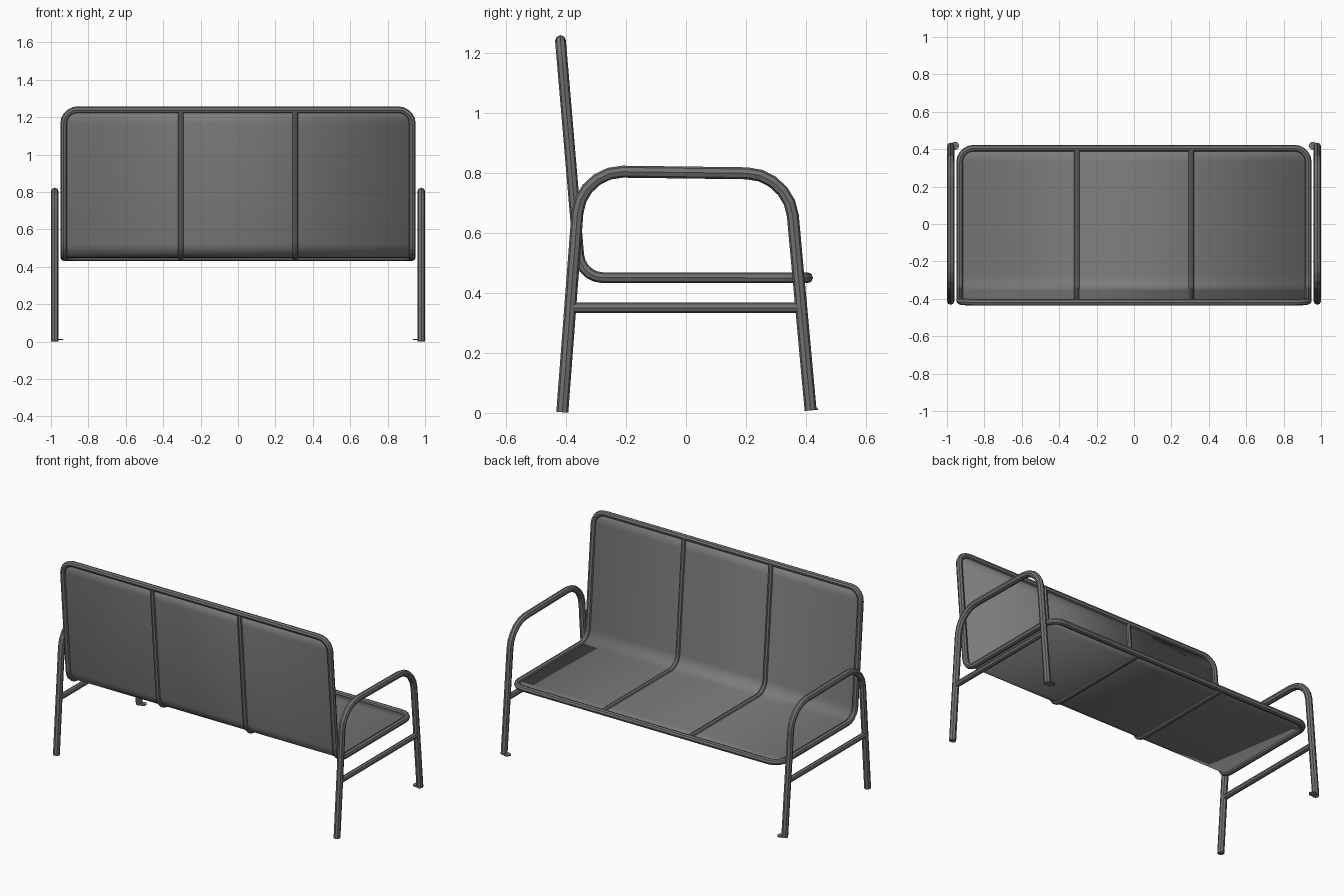
import bpy
import bmesh
from mathutils import Vector

cube = bpy.data.objects.get("Cube")
if cube:
    bpy.data.objects.remove(cube, do_unlink=True)


def make_material(name, value):
    mat = bpy.data.materials.new(name)
    mat.use_nodes = True
    color = (value, value, value, 1)
    mat.diffuse_color = color
    mat.node_tree.nodes["Principled BSDF"].inputs["Base Color"].default_value = color
    return mat


tube_grey = make_material("tube grey", 0.17)
panel_grey = make_material("panel grey", 0.20)


def rounded(points, cuts, steps=5):
    """Round the inner corners of an open path; cuts are tangent lengths."""
    pts = [Vector(p) for p in points]
    path = [pts[0]]
    for before, corner, after, cut in zip(pts, pts[1:], pts[2:], cuts):
        a = corner + (before - corner).normalized() * cut
        d = corner + (after - corner).normalized() * cut
        b, c = a.lerp(corner, 0.55), d.lerp(corner, 0.55)
        for i in range(steps + 1):
            t = i / steps
            u = 1 - t
            path.append(a * u**3 + b * 3 * u * u * t + c * 3 * u * t * t + d * t**3)
    return path + [pts[-1]]


def tube(name, path, radius, closed=False):
    """Eight-sided tube swept along a path, turned into a mesh."""
    curve = bpy.data.curves.new(name, "CURVE")
    curve.dimensions = "3D"
    curve.bevel_depth = radius
    curve.bevel_resolution = 2
    curve.use_fill_caps = True
    spline = curve.splines.new("POLY")
    spline.points.add(len(path) - 1)
    for point, co in zip(spline.points, path):
        point.co = (*co, 1)
    spline.use_cyclic_u = closed
    spline.use_smooth = False
    obj = bpy.data.objects.new(name, curve)
    bpy.context.collection.objects.link(obj)
    bpy.ops.object.select_all(action="DESELECT")
    obj.select_set(True)
    bpy.context.view_layer.objects.active = obj
    bpy.ops.object.convert(target="MESH")
    obj = bpy.context.object
    obj.name = name
    obj.data.materials.clear()
    obj.data.materials.append(tube_grey)
    return obj


def mirrored(path):
    return [Vector((-p.x, p.y, p.z)) for p in path]


# Seat and back outline: front edge, seat bend, top edge
FRONT, BEND, TOP = (0.405, 0.45), (-0.351, 0.45), (-0.418, 1.24)
W = 0.932
half = rounded([(0, *FRONT), (W, *FRONT), (W, *BEND), (W, *TOP), (0, *TOP)],
               [0.075, 0.075, 0.075])
tube("seat_back_frame", half[1:-1] + mirrored(half[1:-1])[::-1], 0.018, closed=True)

# Upright and seat dividers
for side, x in (("right", -0.305), ("left", 0.305)):
    path = rounded([(x, *FRONT), (x, *BEND), (x, *TOP)], [0.075])
    tube("divider_" + side, path, 0.016)

# One bent panel filling the frame
bm = bmesh.new()
rows = [(bm.verts.new(p), bm.verts.new(q))
        for p, q in zip(half[1:-1], mirrored(half[1:-1]))]
for (a, b), (c, d) in zip(rows, rows[1:]):
    bm.faces.new((a, c, d, b))
bmesh.ops.recalc_face_normals(bm, faces=bm.faces)
mesh = bpy.data.meshes.new("seat_back_panel")
bm.to_mesh(mesh)
bm.free()
mesh.materials.append(panel_grey)
panel = bpy.data.objects.new("seat_back_panel", mesh)
bpy.context.collection.objects.link(panel)
solid = panel.modifiers.new("thickness", "SOLIDIFY")
solid.thickness = 0.006
solid.offset = 0
bpy.ops.object.select_all(action="DESELECT")
panel.select_set(True)
bpy.context.view_layer.objects.active = panel
bpy.ops.object.shade_smooth_by_angle()

# Side frames with arm, legs, brace and foot tab
for side, s in (("right", -1), ("left", 1)):
    x = 0.98 * s
    arch = rounded([(x, -0.412, 0.002), (x, -0.351, 0.805),
                    (x, 0.343, 0.796), (x, 0.415, 0.008)], [0.14, 0.14])
    tube("arm_and_legs_" + side, arch, 0.02)
    tube("brace_" + side, [(x, -0.38, 0.35), (x, 0.38, 0.35)], 0.017)
    bpy.ops.mesh.primitive_cylinder_add(
        vertices=12, radius=0.022, depth=0.006, location=(0.957 * s, 0.418, 0.012))
    foot = bpy.context.object
    foot.name = "foot_tab_" + side
    foot.data.materials.append(tube_grey)
